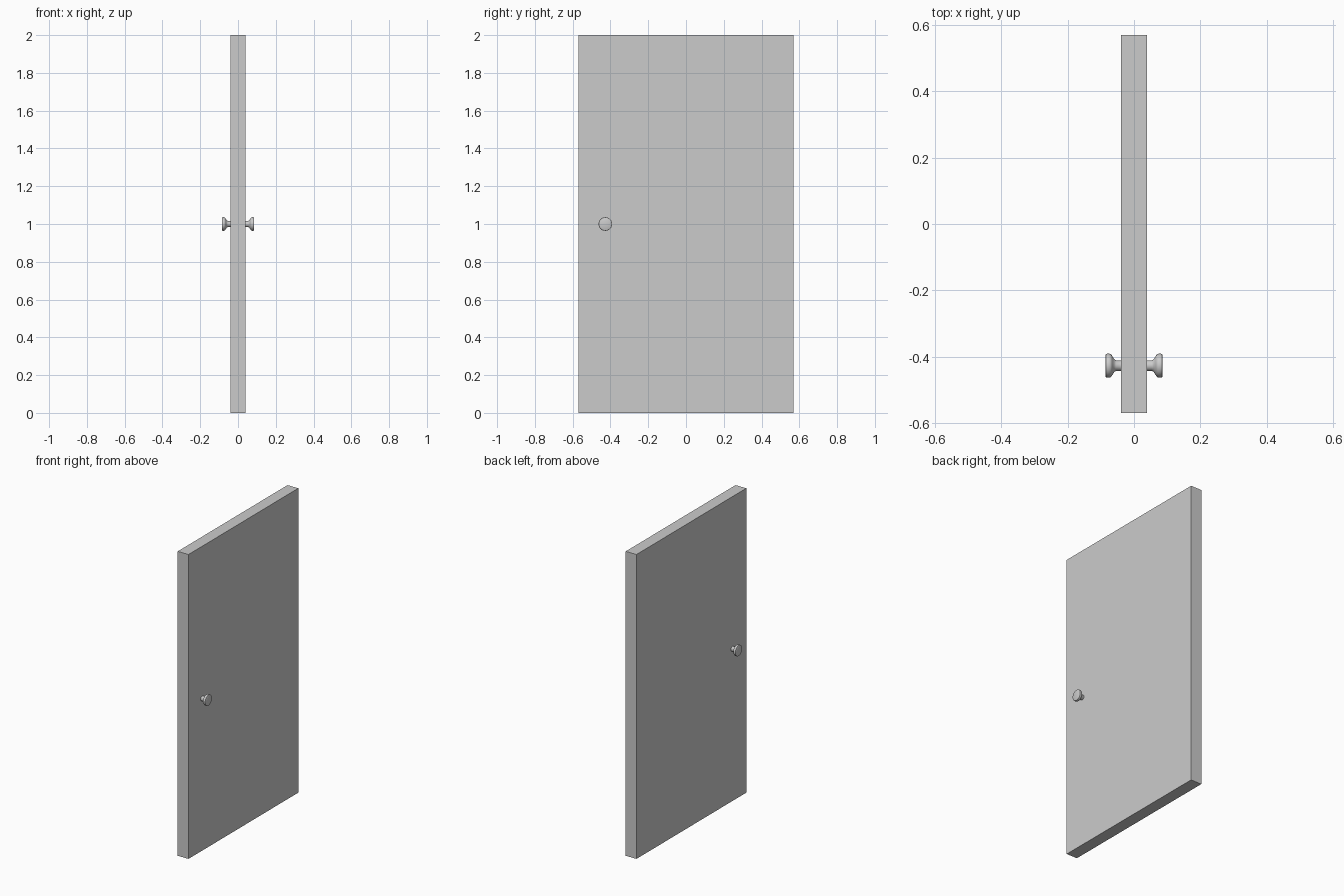
import bpy, bmesh, math

if "Cube" in bpy.data.objects:
    bpy.data.objects.remove(bpy.data.objects["Cube"])

HALF_T, HALF_W, HEIGHT = 0.039, 0.57, 2.0
KNOB_Y, KNOB_Z, SIDES = -0.427, 1.0, 32

# Door slab
bpy.ops.mesh.primitive_cube_add(size=1, location=(0, 0, HEIGHT / 2))
door = bpy.context.object
door.name = "door_panel"
door.scale = (2 * HALF_T, 2 * HALF_W, HEIGHT)
bpy.ops.object.transform_apply(location=False, rotation=False, scale=True)

# Knob profile: (distance from door centre, radius)
PROFILE = [(0.036, 0.016), (0.054, 0.016), (0.059, 0.019), (0.064, 0.026),
           (0.068, 0.033), (0.071, 0.035), (0.075, 0.036), (0.081, 0.036),
           (0.0845, 0.035), (0.086, 0.032)]


def make_knob(name, side):
    bm = bmesh.new()
    rings = []
    for x, r in PROFILE:
        rings.append([bm.verts.new((side * x,
                                    r * math.cos(2 * math.pi * i / SIDES),
                                    r * math.sin(2 * math.pi * i / SIDES)))
                      for i in range(SIDES)])
    for a, b in zip(rings, rings[1:]):
        for i in range(SIDES):
            j = (i + 1) % SIDES
            bm.faces.new((a[i], a[j], b[j], b[i]))
    bm.faces.new(rings[0])
    bm.faces.new(rings[-1])
    bmesh.ops.recalc_face_normals(bm, faces=bm.faces)
    mesh = bpy.data.meshes.new(name)
    bm.to_mesh(mesh)
    bm.free()
    knob = bpy.data.objects.new(name, mesh)
    knob.location = (0, KNOB_Y, KNOB_Z)
    bpy.context.collection.objects.link(knob)
    bpy.ops.object.select_all(action='DESELECT')
    knob.select_set(True)
    bpy.context.view_layer.objects.active = knob
    bpy.ops.object.shade_smooth_by_angle(angle=math.radians(35))


# One knob on each face of the door
make_knob("knob_right", 1)
make_knob("knob_left", -1)
